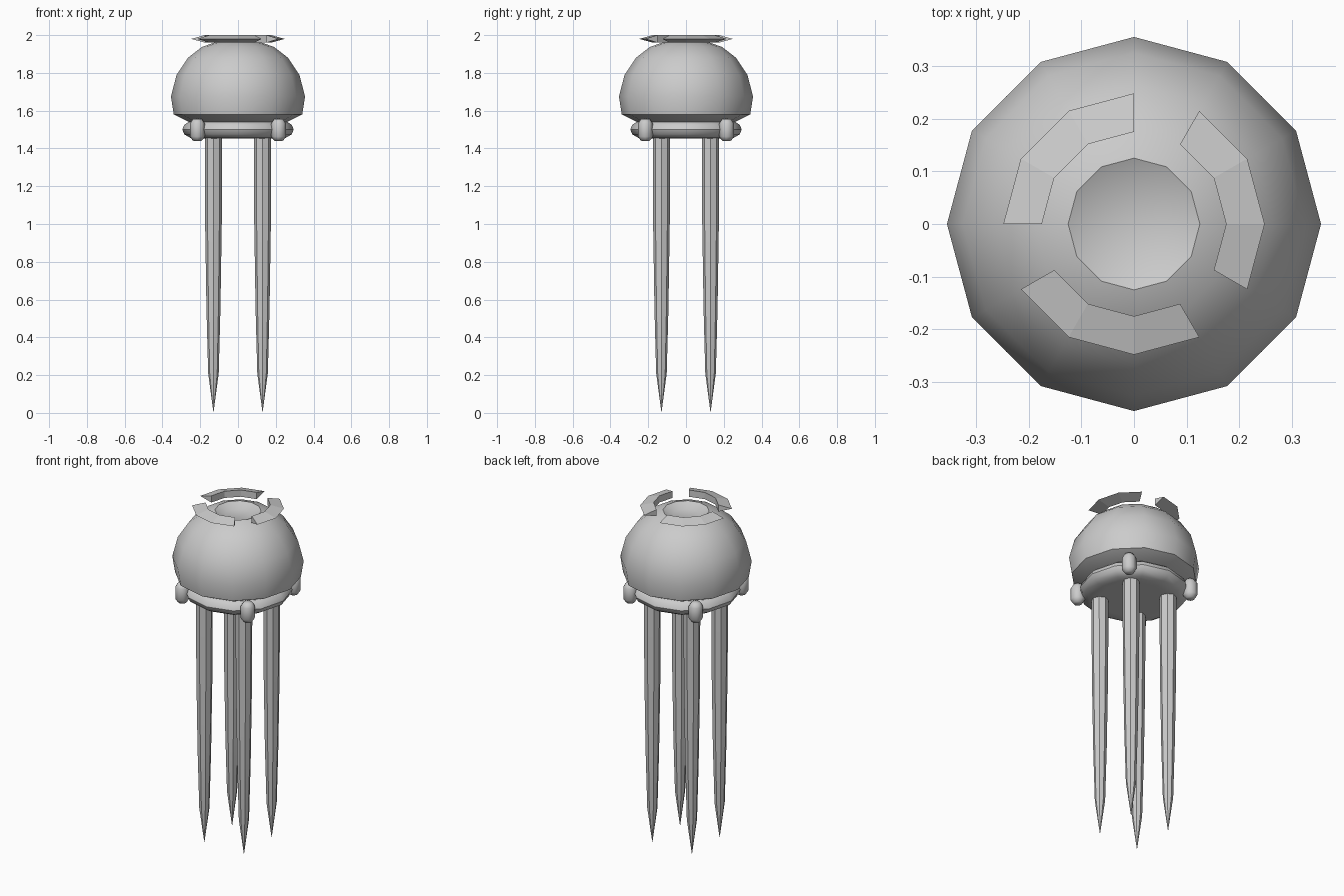
import bpy, bmesh, math

cube = bpy.data.objects.get("Cube")
if cube:
    bpy.data.objects.remove(cube)

grey = bpy.data.materials.new("plain_grey")
grey.use_nodes = True
grey.diffuse_color = (0.6, 0.6, 0.6, 1)
grey.node_tree.nodes["Principled BSDF"].inputs["Base Color"].default_value = (0.6, 0.6, 0.6, 1)


def finish(name, bm, location=(0, 0, 0), turn=0, smooth=40):
    bmesh.ops.remove_doubles(bm, verts=bm.verts, dist=0.0005)
    bmesh.ops.recalc_face_normals(bm, faces=bm.faces)
    mesh = bpy.data.meshes.new(name)
    bm.to_mesh(mesh)
    bm.free()
    mesh.materials.append(grey)
    obj = bpy.data.objects.new(name, mesh)
    bpy.context.collection.objects.link(obj)
    obj.location = location
    obj.rotation_euler.z = turn
    if smooth:
        bpy.ops.object.select_all(action="DESELECT")
        obj.select_set(True)
        bpy.context.view_layer.objects.active = obj
        bpy.ops.object.shade_smooth_by_angle(angle=math.radians(smooth))
    return obj


def lathe(name, profile, sides, **options):
    """Spin a (radius, height) profile around the z axis."""
    bm = bmesh.new()
    verts = [bm.verts.new((r, 0, z)) for r, z in profile]
    edges = [bm.edges.new(pair) for pair in zip(verts, verts[1:])]
    bmesh.ops.spin(bm, geom=verts + edges, cent=(0, 0, 0), axis=(0, 0, 1),
                   angle=math.tau, steps=sides, use_duplicate=False)
    return finish(name, bm, **options)


# Dome with a shallow dish in its crown
lathe("dome", [(0, 1.54), (0.26, 1.54), (0.34, 1.58), (0.355, 1.675), (0.325, 1.79),
               (0.265, 1.88), (0.19, 1.938), (0.125, 1.96), (0.072, 1.935), (0, 1.935)], 12)

# Rounded collar under the dome
lathe("collar", [(0, 1.545), (0.255, 1.545), (0.285, 1.525), (0.295, 1.5),
                 (0.285, 1.475), (0.25, 1.455), (0.19, 1.452), (0, 1.46)], 12)

# Four tentacles and four collar knobs on the diagonals
leg_profile = [(0, 1.48), (0.046, 1.48), (0.044, 1.0), (0.037, 0.55), (0.028, 0.21), (0, 0)]
knob_profile = [(0, -0.06), (0.024, -0.057), (0.039, -0.035),
                (0.039, 0.035), (0.024, 0.057), (0, 0.06)]
for side, sx in (("left", 1), ("right", -1)):
    for end, sy in (("front", -1), ("back", 1)):
        turn = math.atan2(sy, sx)
        lathe(f"{end}_{side}_tentacle", leg_profile, 8,
              location=(0.13 * sx, 0.13 * sy, 0), turn=turn)
        lathe(f"{end}_{side}_knob", knob_profile, 8, smooth=60,
              location=(0.215 * sx, 0.215 * sy, 1.498), turn=turn)

# Three floating wedge-shaped crown arcs
for i in range(3):
    bm = bmesh.new()
    rings = []
    for step in range(4):
        a = math.radians(90 + 120 * i + 30 * step)
        rings.append([bm.verts.new((r * math.cos(a), r * math.sin(a), z))
                      for r, z in ((0.175, 2.0), (0.248, 1.98), (0.175, 1.96))])
    for a, b in zip(rings, rings[1:]):
        for k in range(3):
            n = (k + 1) % 3
            bm.faces.new((a[k], a[n], b[n], b[k]))
    bm.faces.new(rings[0])
    bm.faces.new(rings[-1])
    finish(f"crown_arc_{i + 1}", bm, smooth=0)
